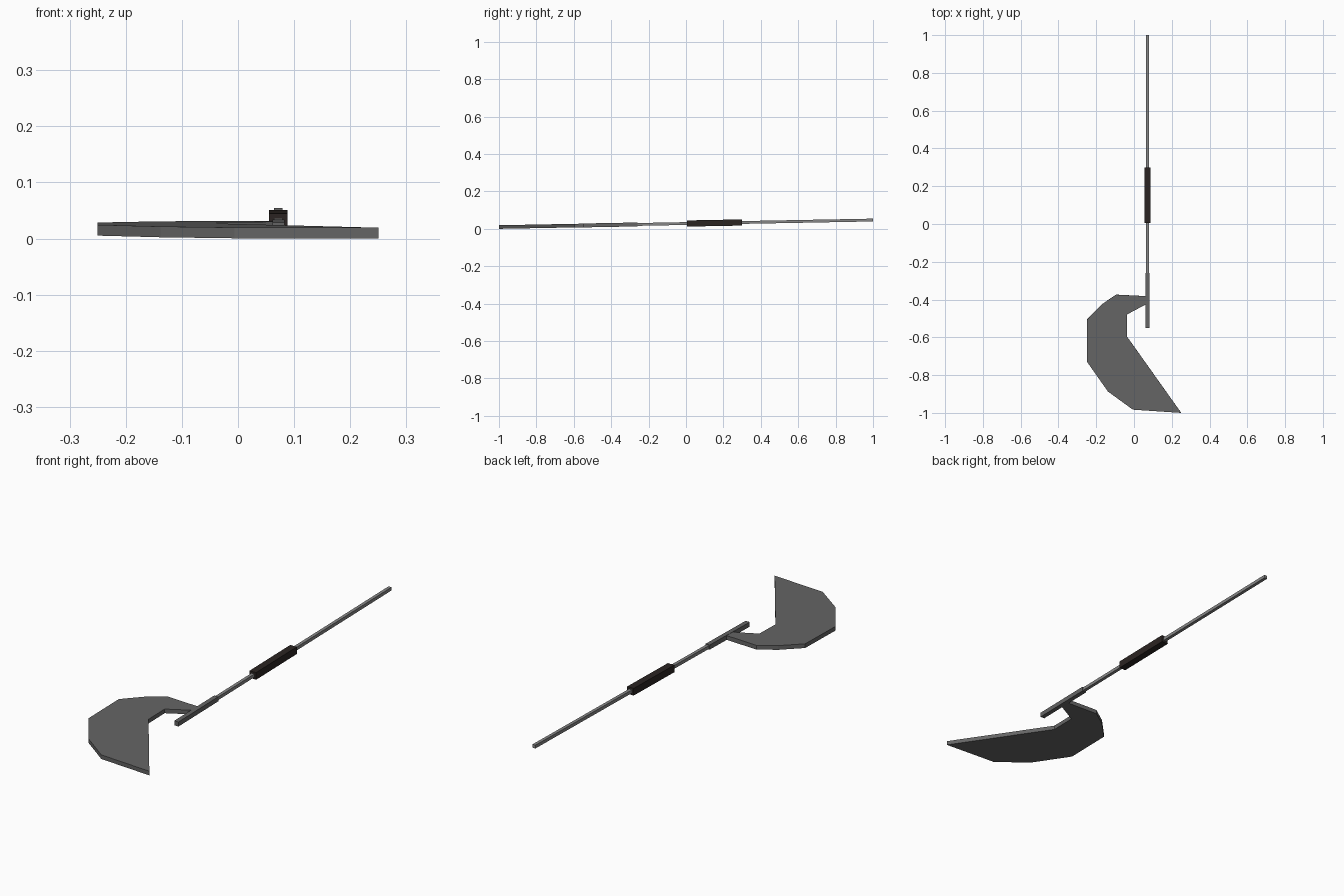
import bpy, bmesh, math
from mathutils import Matrix

if "Cube" in bpy.data.objects:
    bpy.data.objects.remove(bpy.data.objects["Cube"])

# Whole weapon lies flat, tipped slightly up toward the back
TILT = Matrix.Translation((0, 0, 0.0285)) @ Matrix.Rotation(math.atan(0.0187), 4, 'X')
SHAFT_X = 0.072


def material(name, color):
    m = bpy.data.materials.new(name)
    m.diffuse_color = (*color, 1)
    m.use_nodes = True
    m.node_tree.nodes["Principled BSDF"].inputs["Base Color"].default_value = m.diffuse_color
    return m


steel = material("dark_steel", (0.13, 0.13, 0.13))
rod = material("rod_metal", (0.24, 0.24, 0.24))
wrap = material("dark_grip", (0.024, 0.018, 0.016))


def prism(name, outline, half_height, mat):
    """Extrude an xy outline symmetrically in z, then tilt it."""
    bm = bmesh.new()
    face = bm.faces.new([bm.verts.new((x, y, -half_height)) for x, y in outline])
    top = bmesh.ops.extrude_face_region(bm, geom=[face])["geom"]
    bmesh.ops.translate(bm, vec=(0, 0, 2 * half_height),
                        verts=[g for g in top if isinstance(g, bmesh.types.BMVert)])
    bmesh.ops.recalc_face_normals(bm, faces=bm.faces)
    bm.transform(TILT)
    mesh = bpy.data.meshes.new(name)
    bm.to_mesh(mesh)
    bm.free()
    mesh.materials.append(mat)
    obj = bpy.data.objects.new(name, mesh)
    bpy.context.collection.objects.link(obj)
    return obj


def bar(name, y0, y1, half_width, half_height, mat):
    a, b = SHAFT_X - half_width, SHAFT_X + half_width
    return prism(name, [(a, y0), (b, y0), (b, y1), (a, y1)], half_height, mat)


# Shaft, grip and head socket
bar("shaft", -0.30, 1.0, 0.0075, 0.0075, rod)
bar("grip", 0.005, 0.30, 0.0165, 0.0165, wrap)
bar("head_socket", -0.55, -0.26, 0.0105, 0.0105, steel)

# Hooked crescent blade
prism("blade", [
    (0.066, -0.382), (-0.095, -0.374), (-0.17, -0.425), (-0.25, -0.507),
    (-0.25, -0.728), (-0.138, -0.887), (-0.006, -0.983), (0.25, -1.0),
    (-0.037, -0.596), (-0.037, -0.479), (0.066, -0.424)], 0.0096, steel)
